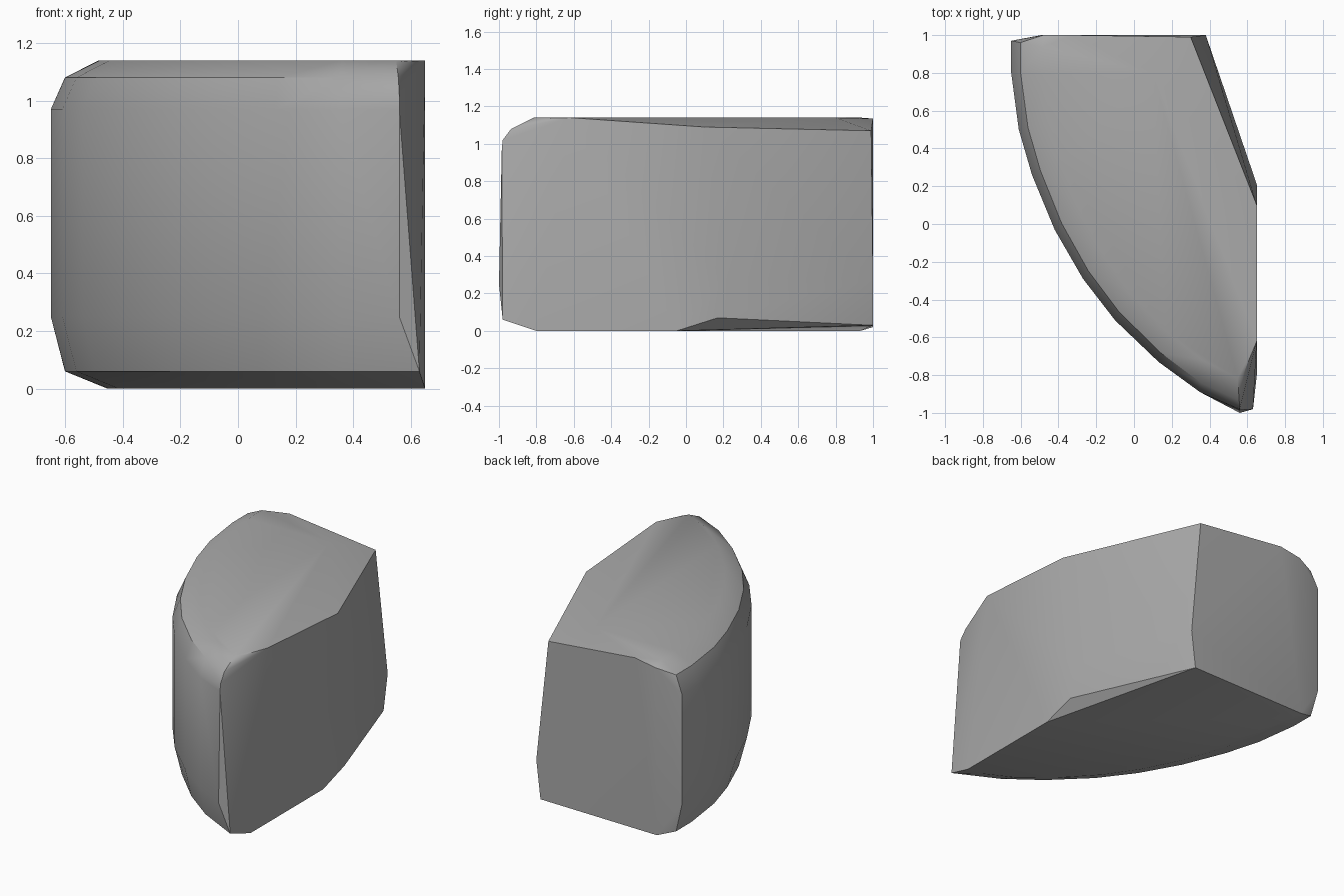
import bpy
import bmesh
import math
from mathutils import Vector

cube = bpy.data.objects.get("Cube")
if cube:
    bpy.data.objects.remove(cube, do_unlink=True)

# One plain grey
grey = bpy.data.materials.new("stone grey")
colour = (0.4, 0.4, 0.4, 1.0)
grey.diffuse_color = colour
grey.use_nodes = True
bsdf = next(n for n in grey.node_tree.nodes if n.type == "BSDF_PRINCIPLED")
bsdf.inputs["Base Color"].default_value = colour

# Plan of the curved wall, from the back round to the front
arc = [(-0.65, 0.97), (-0.65, 0.8), (-0.61, 0.5), (-0.54, 0.26), (-0.42, -0.03),
       (-0.27, -0.29), (-0.1, -0.51), (0.13, -0.73), (0.35, -0.89), (0.56, -0.985)]
# Height and inset of each level of the rounded wall
levels = [(0.0, 0.2), (0.06, 0.05), (0.25, 0), (0.97, 0), (1.08, 0.05), (1.14, 0.17)]
focus = Vector((0.45, 0.75))

points = []
for x, y in arc:
    plan = Vector((x, y))
    inward = (focus - plan).normalized()
    for z, inset in levels:
        p = plan + inward * inset
        points.append((p.x, p.y, z))

# Back face, slanted back corner, flat side and front corner
points += [(-0.49, 1.0, 0.02), (-0.48, 1.0, 1.11), (-0.33, 1.0, 1.135),
           (0.35, 1.0, 0.03), (0.38, 1.0, 0.28), (0.3, 0.99, 1.07),
           (0.65, 0.17, 0.07), (0.65, 0.21, 0.28), (0.65, 0.1, 1.09),
           (0.65, -0.05, 0.0), (0.65, -0.8, 0.0), (0.65, -0.62, 1.14),
           (0.58, -0.79, 1.135), (0.56, -0.98, 1.02), (0.56, -1.0, 0.25),
           (0.63, -0.98, 0.06), (0.1, 0.8, 1.14)]

# Wrap the points into one solid chunk
bm = bmesh.new()
for p in points:
    bm.verts.new(p)
hull = bmesh.ops.convex_hull(bm, input=bm.verts)
loose = [v for v in bm.verts if not v.link_faces]
bmesh.ops.delete(bm, geom=loose, context="VERTS")
bmesh.ops.dissolve_limit(bm, angle_limit=math.radians(1), verts=bm.verts, edges=bm.edges)
bmesh.ops.recalc_face_normals(bm, faces=bm.faces)

mesh = bpy.data.meshes.new("rock_chunk")
bm.to_mesh(mesh)
bm.free()
mesh.materials.append(grey)
chunk = bpy.data.objects.new("rock_chunk", mesh)
bpy.context.collection.objects.link(chunk)

# Soft shading with crisp corners
bpy.ops.object.select_all(action="DESELECT")
chunk.select_set(True)
bpy.context.view_layer.objects.active = chunk
bpy.ops.object.shade_smooth_by_angle(angle=math.radians(35))
